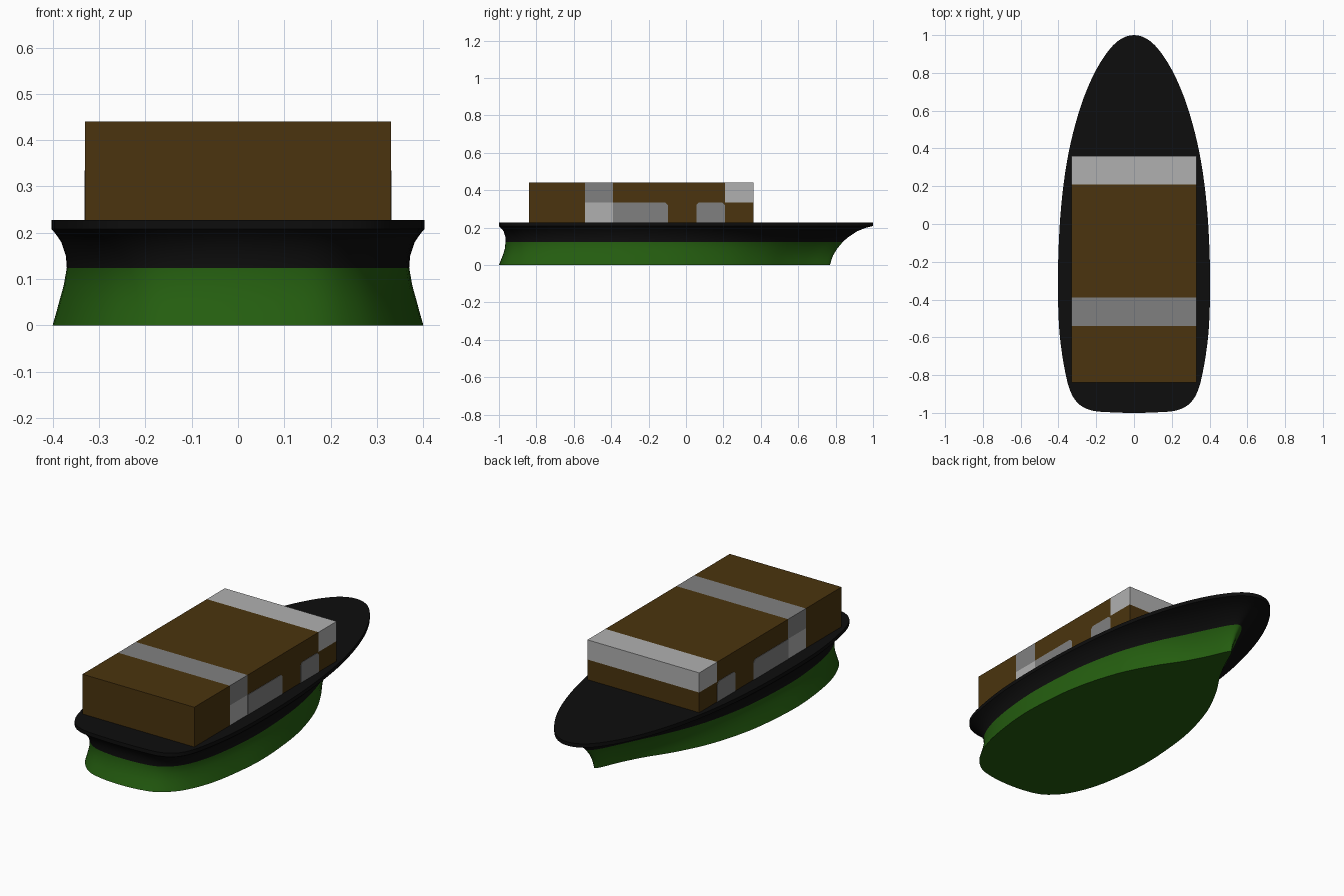
import bpy, bmesh, math

if "Cube" in bpy.data.objects:
    bpy.data.objects.remove(bpy.data.objects["Cube"])


def material(name, rgb):
    m = bpy.data.materials.new(name)
    m.diffuse_color = (*rgb, 1)
    m.use_nodes = True
    m.node_tree.nodes["Principled BSDF"].inputs["Base Color"].default_value = m.diffuse_color
    return m


GREEN = material("green_paint", (0.018, 0.112, 0.005))
BLACK = material("black_paint", (0.004, 0.004, 0.004))
BROWN = material("brown_wood", (0.069, 0.034, 0.0044))
GREY = material("mid_grey", (0.216, 0.216, 0.216))
LIGHT = material("light_grey", (0.434, 0.434, 0.434))


def finish(bm, name, mats):
    bmesh.ops.recalc_face_normals(bm, faces=bm.faces)
    me = bpy.data.meshes.new(name)
    bm.to_mesh(me)
    bm.free()
    ob = bpy.data.objects.new(name, me)
    bpy.context.collection.objects.link(ob)
    for m in mats:
        me.materials.append(m)
    return ob


# Half outlines from stern to bow, matched point for point
DECK = [(0, -1), (.12, -.997), (.22, -.988), (.29, -.955), (.335, -.89), (.365, -.78),
        (.392, -.6), (.402, -.4), (.40, -.15), (.385, .1), (.355, .33), (.31, .53),
        (.25, .71), (.175, .86), (.09, .965), (0, 1)]
KEEL = [(0, -1), (.10, -.993), (.19, -.97), (.255, -.92), (.305, -.85), (.35, -.74),
        (.38, -.6), (.40, -.4), (.392, -.2), (.365, 0), (.30, .22), (.21, .4),
        (.125, .53), (.065, .64), (.025, .73), (0, .77)]
# Height, blend towards the deck outline, width scale, stern scale
LEVELS = [(0, 0, 1, 1), (.025, .03, .982, .99), (.05, .07, .965, .98), (.085, .16, .94, .969),
          (.124, .30, .922, .965), (.15, .43, .926, .966), (.18, .63, .95, .975),
          (.198, .82, .98, .99), (.208, 1, 1, 1), (.228, 1, 1, 1)]


def smooth_half(pts, steps=4):
    """Catmull-Rom curve through a half outline, mirrored at both ends."""
    p = [(-pts[1][0], pts[1][1])] + pts + [(-pts[-2][0], pts[-2][1])]
    out = []
    for i in range(1, len(p) - 2):
        for s in range(steps):
            t = s / steps
            out.append(tuple(0.5 * (2 * b + (c - a) * t + (2 * a - 5 * b + 4 * c - d) * t * t
                                    + (3 * b - a - 3 * c + d) * t ** 3)
                             for a, b, c, d in zip(p[i - 1], p[i], p[i + 1], p[i + 2])))
    return out + [pts[-1]]


def full(pts):
    h = smooth_half(pts)
    return h + [(-x, y) for x, y in reversed(h[1:-1])]


# Hull: lofted rings with a pinched waist and overhanging bow
bm = bmesh.new()
rings = []
for z, w, kx, ky in LEVELS:
    ring = []
    for (kx0, ky0), (dx, dy) in zip(full(KEEL), full(DECK)):
        x = (kx0 + (dx - kx0) * w) * kx
        y = ky0 + (dy - ky0) * w
        ring.append(bm.verts.new((x, y * ky if y < 0 else y, z)))
    rings.append(ring)
n = len(rings[0])
for lo, hi in zip(rings, rings[1:]):
    for i in range(n):
        j = (i + 1) % n
        bm.faces.new((lo[i], lo[j], hi[j], hi[i]))
bm.faces.new(rings[0][::-1])
bm.faces.new(rings[-1])
for f in bm.faces:
    f.material_index = 0 if f.calc_center_median().z < .124 else 1
hull = finish(bm, "hull", [GREEN, BLACK])
bpy.context.view_layer.objects.active = hull
hull.select_set(True)
bpy.ops.object.shade_smooth_by_angle(angle=math.radians(40))
hull.select_set(False)

# Cabin: one block, cut into bands and coloured by position
X, Y0, Y1, Z0, ZM, Z1 = .33, -.84, .36, .228, .335, .44
bm = bmesh.new()
bmesh.ops.create_cube(bm, size=1)
for v in bm.verts:
    v.co = (X if v.co.x > 0 else -X, Y1 if v.co.y > 0 else Y0, Z1 if v.co.z > 0 else Z0)
cuts = [((0, y, 0), (0, 1, 0)) for y in (-.54, -.39, .208)] + [((0, 0, ZM), (0, 0, 1))]
for co, no in cuts:
    bmesh.ops.bisect_plane(bm, geom=bm.verts[:] + bm.edges[:] + bm.faces[:],
                           plane_co=co, plane_no=no)
bm.normal_update()
for f in bm.faces:
    c = f.calc_center_median()
    if -.54 < c.y < -.39 and f.normal.z > -.5:
        # roof band, with lighter doors low on the sides
        f.material_index = 1 if c.z > ZM else 2
    elif c.y > .208 and c.z > ZM:
        f.material_index = 2
finish(bm, "cabin", [BROWN, GREY, LIGHT])


# Side panels with clipped top corners
def side_panel(name, y0, y1, side, clip0=.014, clip1=.014):
    prof = [(y0, Z0), (y1, Z0), (y1, ZM - clip1), (y1 - clip1, ZM)]
    prof += [(y0 + clip0, ZM), (y0, ZM - clip0)] if clip0 else [(y0, ZM)]
    bm = bmesh.new()
    f = bm.faces.new([bm.verts.new((side * (X - .001), y, z)) for y, z in prof])
    ext = bmesh.ops.extrude_face_region(bm, geom=[f])["geom"]
    for v in ext:
        if isinstance(v, bmesh.types.BMVert):
            v.co.x += side * .003
    finish(bm, name, [GREY])


for side, label in ((1, "right"), (-1, "left")):
    side_panel("long_window_" + label, -.39, -.097, side, clip0=0)
    side_panel("short_window_" + label, .055, .208, side)
